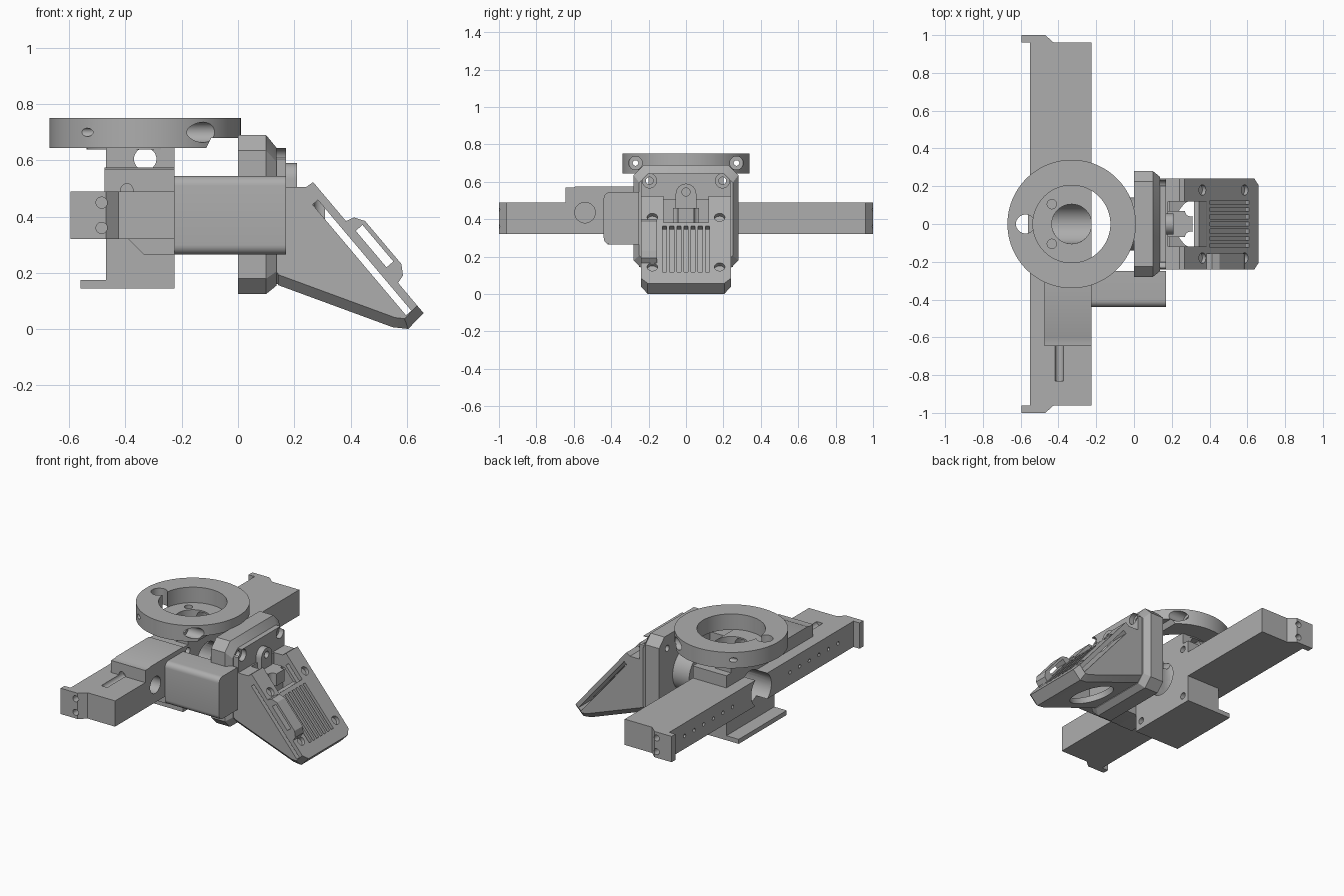
import bpy, bmesh, math
from mathutils import Matrix, Vector

if "Cube" in bpy.data.objects:
    bpy.data.objects.remove(bpy.data.objects["Cube"])

grey = bpy.data.materials.new("plain grey")
grey.use_nodes = True
GREY = (0.42, 0.42, 0.42, 1)
grey.diffuse_color = GREY
grey.node_tree.nodes["Principled BSDF"].inputs["Base Color"].default_value = GREY


def finish(bm, name):
    bmesh.ops.recalc_face_normals(bm, faces=bm.faces[:])
    me = bpy.data.meshes.new(name)
    bm.to_mesh(me)
    bm.free()
    me.materials.append(grey)
    ob = bpy.data.objects.new(name, me)
    bpy.context.collection.objects.link(ob)
    return ob


def box(name, x, y, z):
    bm = bmesh.new()
    bmesh.ops.create_cube(bm, size=1)
    for v in bm.verts:
        v.co = [(r[0] + r[1]) / 2 + c * (r[1] - r[0]) for r, c in zip((x, y, z), v.co)]
    return finish(bm, name)


def rod(name, start, end, r, sides=32):
    a, b = Vector(start), Vector(end)
    bm = bmesh.new()
    turn = (b - a).to_track_quat('Z', 'Y').to_matrix().to_4x4()
    bmesh.ops.create_cone(bm, cap_ends=True, segments=sides, radius1=r, radius2=r,
                          depth=(b - a).length, matrix=Matrix.Translation((a + b) / 2) @ turn)
    return finish(bm, name)


def prism(name, pts, lo, hi, axis='y', bevel_from=None, bevel=0.0, segs=1):
    """Extrude an outline: (x, z) along y, (x, y) along z or (y, z) along x."""
    place = {'x': lambda p, h: (h, p[0], p[1]), 'y': lambda p, h: (p[0], h, p[1]),
             'z': lambda p, h: (p[0], p[1], h)}[axis]
    bm = bmesh.new()
    a = [bm.verts.new(place(p, lo)) for p in pts]
    b = [bm.verts.new(place(p, hi)) for p in pts]
    bm.faces.new(a)
    bm.faces.new(b)
    n = len(pts)
    for i in range(n):
        j = (i + 1) % n
        bm.faces.new((a[i], a[j], b[j], b[i]))
    if bevel_from:
        edges = [bm.edges.get((s[i], s[i + 1])) for i in bevel_from[0] for s in bevel_from[1](a, b)]
        bmesh.ops.recalc_face_normals(bm, faces=bm.faces[:])
        bmesh.ops.bevel(bm, geom=edges, offset=bevel, segments=segs, profile=0.5, affect='EDGES')
    return finish(bm, name)


def cut(ob, *cutters):
    for c in cutters:
        c.hide_render = True
        mod = ob.modifiers.new("cut", 'BOOLEAN')
        mod.operation, mod.solver, mod.object = 'DIFFERENCE', 'EXACT', c
        bpy.context.view_layer.objects.active = ob
        bpy.ops.object.modifier_apply(modifier=mod.name)
        bpy.data.objects.remove(c)
    return ob


CX, MID = -0.33, 0.405      # ring axis and beam mid height
IN = -0.225                 # inner face of the beam and base


def bores():
    return (rod("c", (-0.7, 0, MID), (-0.1, 0, MID), 0.105),
            rod("c", (CX, 0, MID), (CX, 0, 0.8), 0.1048))


# Long crossbeam with a hooked tab at each end
half = [(IN, 0.96), (-0.425, 0.96), (-0.47, 1.0), (-0.595, 1.0), (-0.595, 0.96), (-0.55, 0.96)]
beam = prism("crossbeam", half + [(x, -y) for x, y in reversed(half)], 0.32, 0.49, 'z')
cut(beam, *bores())
for s in (-1, 1):
    for z in (0.36, 0.45):
        cut(beam, rod("c", (-0.485, s * 0.9, z), (-0.485, s * 1.1, z), 0.02, 16))
    for i in range(6):
        y = s * (0.3 + i * 0.1)
        cut(beam, rod("c", (-0.6, y, MID), (-0.5, y, MID), 0.012, 12))
cut(beam, rod("c", (-0.395, -0.83, 0.49), (-0.395, -0.6, 0.49), 0.022, 16),
    rod("c", (-0.3, -0.54, 0.435), (-0.1, -0.54, 0.435), 0.055))

# Base column through the beam, with neck and lower lip
base = box("base_block", (-0.47, IN), (-0.25, 0.25), (0.145, 0.57))
cut(base, *bores())
for y in (-0.2, 0.2):
    for z in (0.2, 0.53):
        cut(base, rod("c", (-0.3, y, z), (-0.1, y, z), 0.022, 16))
lip = box("base_lip", (-0.56, -0.47), (-0.25, 0.25), (0.145, 0.175))
neck = box("neck", (-0.47, IN), (-0.2, 0.2), (0.57, 0.645))
cut(neck, rod("c", (CX, 0, 0.5), (CX, 0, 0.8), 0.105),
    rod("c", (CX, -0.4, 0.605), (CX, 0.4, 0.605), 0.04))
for y in (-0.105, 0.105):
    cut(neck, rod("c", (-0.435, y, 0.6), (-0.435, y, 0.8), 0.025, 16))

# Clamp block standing on the front half of the beam
clamp = prism("clamp_block", [(-0.645, 0.49), (-0.645, 0.57), (-0.6, 0.57), (-0.59, 0.575),
                              (-0.25, 0.575), (-0.25, 0.49)], -0.475, IN, 'x')
cut(clamp, rod("c", (-0.395, -0.7, 0.495), (-0.395, -0.5, 0.495), 0.022, 16))

# Ring with floor ledge, cross screws and a lock hole
ring = rod("ring", (CX, 0, 0.645), (CX, 0, 0.75), 0.34, 96)
cut(ring, rod("c", (CX, 0, 0.6), (CX, 0, 0.8), 0.205, 64),
    rod("c", (-0.575, 0, 0.6), (-0.575, 0, 0.8), 0.05),
    prism("c", [(-0.12, 0.63), (-0.095, 0.68), (0.1, 0.68), (0.1, 0.63)], -0.5, 0.5))
for y in (-0.27, 0.27):
    cut(ring, rod("c", (-0.2, y, 0.7), (0.1, y, 0.7), 0.036),
        rod("c", (-0.6, y, 0.7), (0.1, y, 0.7), 0.015, 16))
floor = rod("ring_floor", (CX, 0, 0.638), (CX, 0, 0.648), 0.208, 64)
cut(floor, box("c", (IN, 0.1), (-1, 1), (0.6, 0.7)),
    rod("c", (CX, 0, 0.6), (CX, 0, 0.7), 0.105))
for y in (-0.105, 0.105):
    cut(floor, rod("c", (-0.435, y, 0.6), (-0.435, y, 0.7), 0.025, 16))

# Side arm joining the beam to the head, rounded on its outer edges
arm = prism("side_arm", [(IN, 0.265), (0.17, 0.265), (0.17, 0.545), (IN, 0.545)], -0.44, -0.25,
            'y', ((0, 2), lambda a, b: (a,)), 0.035, 6)
foot = prism("arm_foot", [(-0.39, 0.32), (-0.335, 0.265), (IN, 0.265), (IN, 0.32)], -0.42, -0.25)
barrel = rod("barrel", (-0.12, 0, MID), (0.01, 0, MID), 0.14, 48)


# Head plate: octagonal slab, chamfered front, thinner face plate
def octagon(w, lo, hi, c):
    return [(-w, lo + c), (-w + c, lo), (w - c, lo), (w, lo + c),
            (w, hi - c), (w - c, hi), (c - w, hi), (-w, hi - c)]


def loft(name, rings):
    bm = bmesh.new()
    loops = [[bm.verts.new((x, p[0], p[1])) for p in pts] for x, pts in rings]
    bm.faces.new(loops[0])
    bm.faces.new(loops[-1])
    for a, b in zip(loops, loops[1:]):
        for i in range(len(a)):
            j = (i + 1) % len(a)
            bm.faces.new((a[i], a[j], b[j], b[i]))
    return finish(bm, name)


plate = loft("head_plate", [(0, octagon(0.28, 0.125, 0.69, 0.055)),
                            (0.1, octagon(0.28, 0.125, 0.69, 0.055)),
                            (0.137, octagon(0.25, 0.155, 0.645, 0.05))])
face = prism("face_plate", octagon(0.24, 0.16, 0.645, 0.04), 0.13, 0.17, 'x')
for y in (-0.195, 0.195):
    cut(plate, rod("c", (-0.1, y, 0.605), (0.3, y, 0.605), 0.02, 16))
    cut(face, rod("c", (0.1, y, 0.605), (0.3, y, 0.605), 0.038))
arch = [(0.055 * math.cos(i * math.pi / 12), 0.535 + 0.055 * math.sin(i * math.pi / 12))
        for i in range(13)]
boss = prism("hinge_boss", arch + [(-0.055, 0.45), (0.055, 0.45)], 0.165, 0.21, 'x')
cut(boss, rod("c", (0.1, 0, 0.545), (0.3, 0, 0.545), 0.022, 16))

# Sloped shroud; t runs down its front slope and n stands out from it
TOP = Vector((0.267, 0.523))
DOWN, OUT = Vector((0.645, -0.764)), Vector((0.764, 0.645))


def slope(t, n):
    return tuple(TOP + DOWN * t + OUT * n)


def on_slope(t, n, y):
    x, z = slope(t, n)
    return (x, y, z)


def strip(t0, t1, n0, n1):
    return [slope(t0, n0), slope(t1, n0), slope(t1, n1), slope(t0, n1)]


shroud = prism("shroud", [(0.142, 0.157), (0.55, 0.007), (0.605, 0.001), (0.66, 0.057),
                          tuple(TOP), (0.242, 0.505), (0.142, 0.505)], -0.24, 0.24, 'y',
               ((0, 1, 2), lambda a, b: (a, b)), 0.035)
cut(shroud,
    prism("c", [(0.19, 0.18), (0.5, 0.065), (0.54, 0.08), (0.255, 0.425), (0.19, 0.43)], -0.2, 0.2),
    rod("c", (0.285, 0, -0.06), (0.36, 0, 0.14), 0.14, 48),
    box("c", (0.18, 0.385), (-0.12, 0.12), (0.35, 0.6)),
    prism("c", strip(0.06, 0.575, -0.053, -0.028), -0.5, 0.5))
for i in range(7):
    y = (i - 3) * 0.038
    cut(shroud, prism("c", strip(0.21, 0.53, -0.04, 0.05), y - 0.011, y + 0.011))
for y in (-0.18, 0.18):
    for t in (0.148, 0.495):
        cut(shroud, rod("c", on_slope(t, -0.024, y), on_slope(t, 0.1, y), 0.028, 20))

# Cable loop on one side of the slope, and the socket in the notch
loop = prism("cable_loop", [slope(*p) for p in ((0.18, -0.005), (0.19, 0.03), (0.225, 0.052),
             (0.425, 0.052), (0.46, 0.03), (0.47, -0.005))], -0.24, -0.155)
cut(loop, prism("c", strip(0.23, 0.4, 0.004, 0.036), -0.5, 0.5))
socket = box("socket", (0.16, 0.31), (-0.07, 0.07), (0.38, 0.46))
for y in (-0.07, 0.07):
    cut(socket, rod("c", (0.3, y, 0.3), (0.3, y, 0.6), 0.03, 20))

# Smooth the round surfaces, keep the edges sharp
for ob in bpy.context.scene.objects:
    ob.select_set(ob.type == 'MESH')
bpy.context.view_layer.objects.active = beam
bpy.ops.object.shade_smooth_by_angle(angle=math.radians(30))
